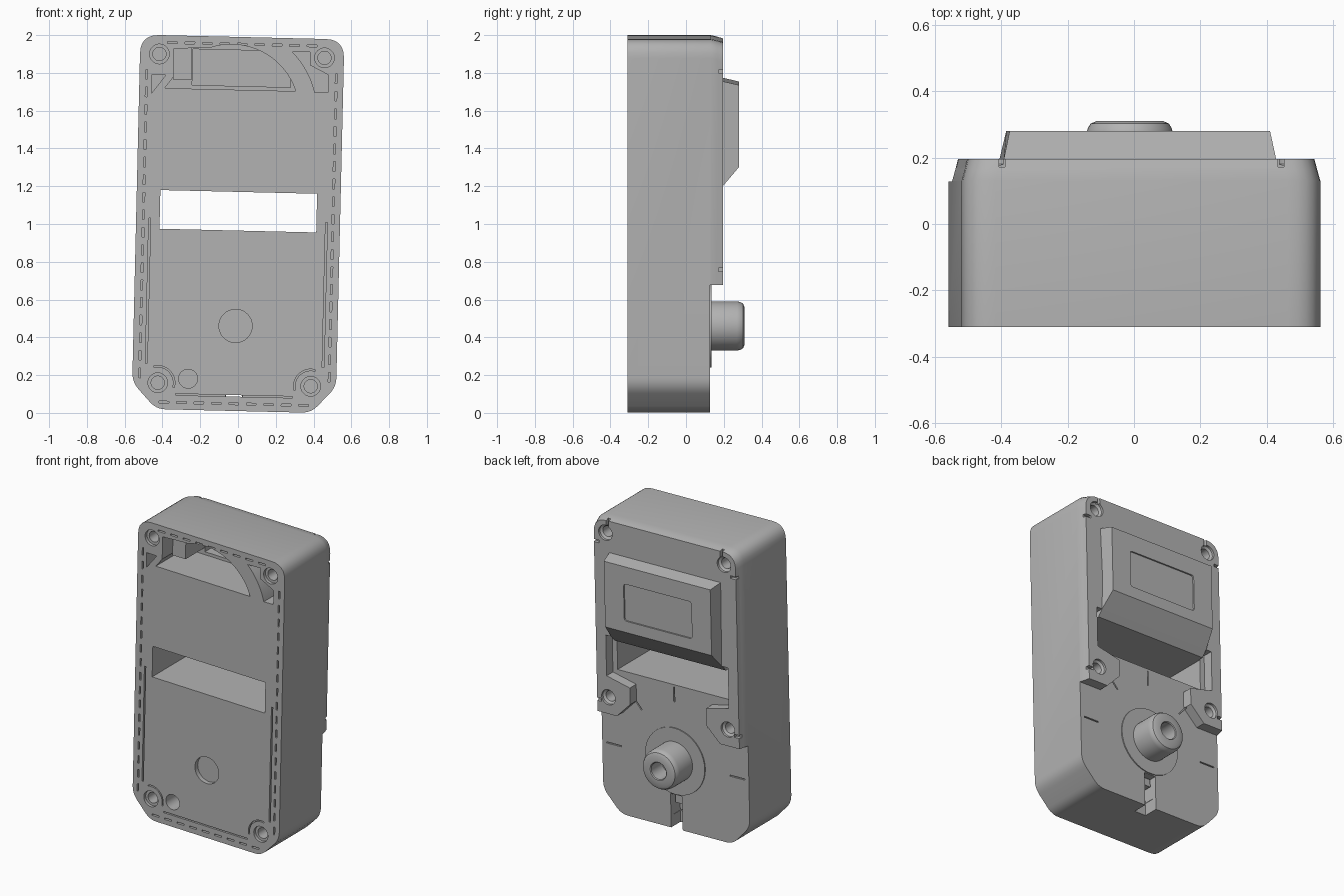
import bpy, bmesh, math
from mathutils import Matrix, Vector

cube = bpy.data.objects.get("Cube")
if cube:
    bpy.data.objects.remove(cube, do_unlink=True)

TILT = math.radians(1.35)
FRONT, PANEL, BACK = -0.31, 0.128, 0.195

grey = bpy.data.materials.new("light_grey")
grey.use_nodes = True
grey.diffuse_color = (0.45, 0.45, 0.45, 1)
grey.node_tree.nodes["Principled BSDF"].inputs["Base Color"].default_value = (0.45, 0.45, 0.45, 1)


def finish(name, bm):
    """Turn a bmesh into an object standing with the slight lean of the case."""
    bmesh.ops.recalc_face_normals(bm, faces=bm.faces)
    mesh = bpy.data.meshes.new(name)
    bm.to_mesh(mesh)
    bm.free()
    mesh.materials.append(grey)
    obj = bpy.data.objects.new(name, mesh)
    bpy.context.collection.objects.link(obj)
    obj.location = (0, 0, 1)
    obj.rotation_euler = (0, TILT, 0)
    return obj


def loft(name, rings):
    """Skin matching closed rings of points and cap both ends."""
    bm = bmesh.new()
    rows = [[bm.verts.new(p) for p in ring] for ring in rings]
    n = len(rows[0])
    for a, b in zip(rows, rows[1:]):
        for i in range(n):
            bm.faces.new((a[i], a[(i + 1) % n], b[(i + 1) % n], b[i]))
    bm.faces.new(rows[0])
    bm.faces.new(rows[-1])
    return finish(name, bm)


def prism(name, pts, y0, y1):
    return loft(name, [[(x, y, z) for x, z in pts] for y in (y0, y1)])


def boxes(name, items, y0, y1):
    """Boxes in one mesh: each item is centre x, centre z, width, height, turn."""
    bm = bmesh.new()
    for x, z, w, h, turn in items:
        m = (Matrix.Translation((x, (y0 + y1) / 2, z)) @ Matrix.Rotation(turn, 4, 'Y')
             @ Matrix.Diagonal((w, y1 - y0, h, 1)))
        bmesh.ops.create_cube(bm, size=1, matrix=m)
    return finish(name, bm)


def lathe(name, profile, x, z, steps=40):
    """Spin a (radius, y) profile around a line along y."""
    bm = bmesh.new()
    vs = [bm.verts.new((x + r, y, z)) for r, y in profile]
    es = [bm.edges.new(p) for p in zip(vs, vs[1:])]
    bmesh.ops.spin(bm, geom=vs + es, cent=(x, 0, z), axis=(0, 1, 0),
                   angle=math.tau, steps=steps)
    bmesh.ops.remove_doubles(bm, verts=bm.verts, dist=1e-5)
    return finish(name, bm)


def disc(name, r, y0, y1, x, z):
    return lathe(name, [(0, y0), (r, y0), (r, y1), (0, y1)], x, z)


def arc(cx, cz, r, a0, a1, n=16):
    angles = [math.radians(a0 + (a1 - a0) * i / n) for i in range(n + 1)]
    return [(cx + r * math.cos(a), cz + r * math.sin(a)) for a in angles]


def rounded(corners, n=6):
    """Round polygon corners given as x, z, trim length."""
    out = []
    for i, (x, z, t) in enumerate(corners):
        p = Vector((x, z))
        a, b = (p + (Vector(corners[j][:2]) - p).normalized() * t
                for j in (i - 1, (i + 1) % len(corners)))
        for k in range(n + 1):
            s = k / n
            q = a * (1 - s) ** 2 + p * 2 * s * (1 - s) + b * s * s
            out.append((q.x, q.y))
    return out


def mirrored(half):
    return half + [(-p[0], *p[1:]) for p in reversed(half)]


def cut(target, cutter):
    cutter.hide_render = True
    mod = target.modifiers.new("cut", 'BOOLEAN')
    mod.operation = 'DIFFERENCE'
    mod.solver = 'EXACT'
    mod.object = cutter
    bpy.context.view_layer.objects.active = target
    bpy.ops.object.modifier_apply(modifier=mod.name)
    bpy.data.objects.remove(cutter, do_unlink=True)


# Case body with a sloping back rim
outline = rounded(mirrored([(.54, -.85, .05), (.54, .99, .10)][::-1] + [(.41, -.99, .05)]))
case = loft("case_body", [
    [(x, FRONT, z) for x, z in outline],
    [(x, .13, z) for x, z in outline],
    [(x * .982, .165, z * .992) for x, z in outline],
    [(x * .968, BACK, z * .983) for x, z in outline]])

# Lower dial panel, leaving the two middle screw bosses
cut(case, prism("panel_cut", mirrored([
    (.7, -1.1), (.7, -.31), (.38, -.31), (.28, -.21),
    (.28, -.10), (.45, -.06), (.45, .21)]), PANEL, .4))

# Slot through the case
cut(case, boxes("slot_cut", [(0, .0675, .83, .205, 0)], -.5, .5))

# Pockets at the top of the front
cut(case, prism("arch_cut", arc(-.05, .59, .36, 19.5, 109)
                + [(-.36, .92), (-.36, .77), (-.405, .71)], -.4, 0))
cut(case, boxes("deep_cut", [(0, .825, .52, .19, 0)], -.1, .09))
cut(case, prism("right_pocket_cut", arc(-.05, .59, .455, 14.6, 46)
                + [(.36, .92), (.36, .85), (.46, .80), (.46, .706)], -.4, -.05))
cut(case, prism("left_pocket_cut", [(-.475, .78), (-.40, .78), (-.475, .68)], -.4, -.05))
boxes("pocket_rib", [(-.3125, .84, .095, .17, 0)], -.2, .05)

# Screw holes, front and back
for s in (-1, 1):
    for x, z in ((.437, .89), (.405, -.85)):
        cut(case, lathe("front_screw_cut", [(0, -.35), (.052, -.35), (.052, -.29),
                                            (.035, -.29), (.035, -.12), (0, -.12)], s * x, z))
    for x, z in ((.437, .89), (.44, -.2)):
        cut(case, lathe("back_screw_cut", [(0, .25), (.05, .25), (.05, .18),
                                           (.035, .17), (.035, .05), (0, .05)], s * x, z))
    # Grooves curving around the lower front screws
    a0, a1 = (75, 195) if s > 0 else (105, -15)
    cut(case, prism("arc_groove_cut", arc(s * .405, -.85, .083, a0, a1)
                    + arc(s * .405, -.85, .091, a1, a0), -.4, FRONT + .02))

# Round recesses in the front
cut(case, disc("shaft_recess_cut", .088, -.4, -.28, 0, -.54))
cut(case, disc("small_hole_cut", .05, -.4, -.15, -.245, -.825))

# Dashed sealing groove
dashes = []
for s in (-1, 1):
    dashes += [(s * .502, -.80 + i * .093, .010, .052, 0) for i in range(18)]
    dashes += [(-.37 + i * .0925, s * .952, .052, .010, 0) for i in range(9)]
cut(case, boxes("dash_cut", dashes, -.4, FRONT + .03))

# Thin lines around the lower front
lines = [(s * .468, -.365, .010, .77, 0) for s in (-1, 1)]
lines += [(s * .474, -.09, .008, .26, 0) for s in (-1, 1)]
cut(case, boxes("side_line_cut", lines[:2], -.4, FRONT + .03))
cut(case, boxes("bottom_line_cut", [(0, -.91, .62, .008, 0)], -.4, FRONT + .03))

# Latch notch at the bottom of the back
cut(case, boxes("notch_cut", [(0, -.90, .085, .27, 0)], .03, .4))
cut(case, boxes("notch_slit_cut", [(0, -.91, .09, .008, 0)], -.4, .1))
boxes("latch_tab", [(0, -.805, .05, .05, 0)], .02, .10)

# Small slits beside the back screws
slits = []
for s in (-1, 1):
    slits += [(s * .42, .965, .018, .06, 0), (s * .515, .82, .06, .018, 0),
              (s * .515, -.23, .05, .02, 0)]
cut(case, boxes("slit_cut", slits, .172, .3))

# Dial tick marks
ticks = []
for deg, r0, r1 in ((0, .39, .49), (-41, .37, .46), (41, .37, .46), (-90, .40, .51), (90, .40, .51)):
    a, r = math.radians(deg), (r0 + r1) / 2
    ticks.append((r * math.sin(a), -.54 + r * math.cos(a), .008, r1 - r0, a))
cut(case, boxes("tick_cut", ticks, PANEL - .012, .15))

# Raised display housing on the back
side = [(.12, .17), (.16, .17), (BACK, .21), (.28, .31), (.28, .745), (BACK, .765), (.12, .765)]
housing = loft("display_housing", [
    [(s * (.392 if y > .2 else .41), y, z) for y, z in side] for s in (-1, 1)])
cut(housing, prism("display_cut", rounded(mirrored([(.25, .385, .02), (.25, .63, .02)])), .27, .4))

# Dial plate and knob
plate = disc("dial_plate", .22, .10, .135, 0, -.54)
knob = lathe("knob", [(0, .12), (.13, .12), (.13, .27), (.127, .287), (.118, .302), (.10, .31),
                      (.06, .31), (.055, .305), (.055, .19), (0, .19)], 0, -.54, 48)

# Smooth the rounded surfaces, keeping edges sharp
for obj in (case, plate, knob):
    bpy.ops.object.select_all(action='DESELECT')
    obj.select_set(True)
    bpy.context.view_layer.objects.active = obj
    bpy.ops.object.shade_smooth_by_angle(angle=math.radians(25))
